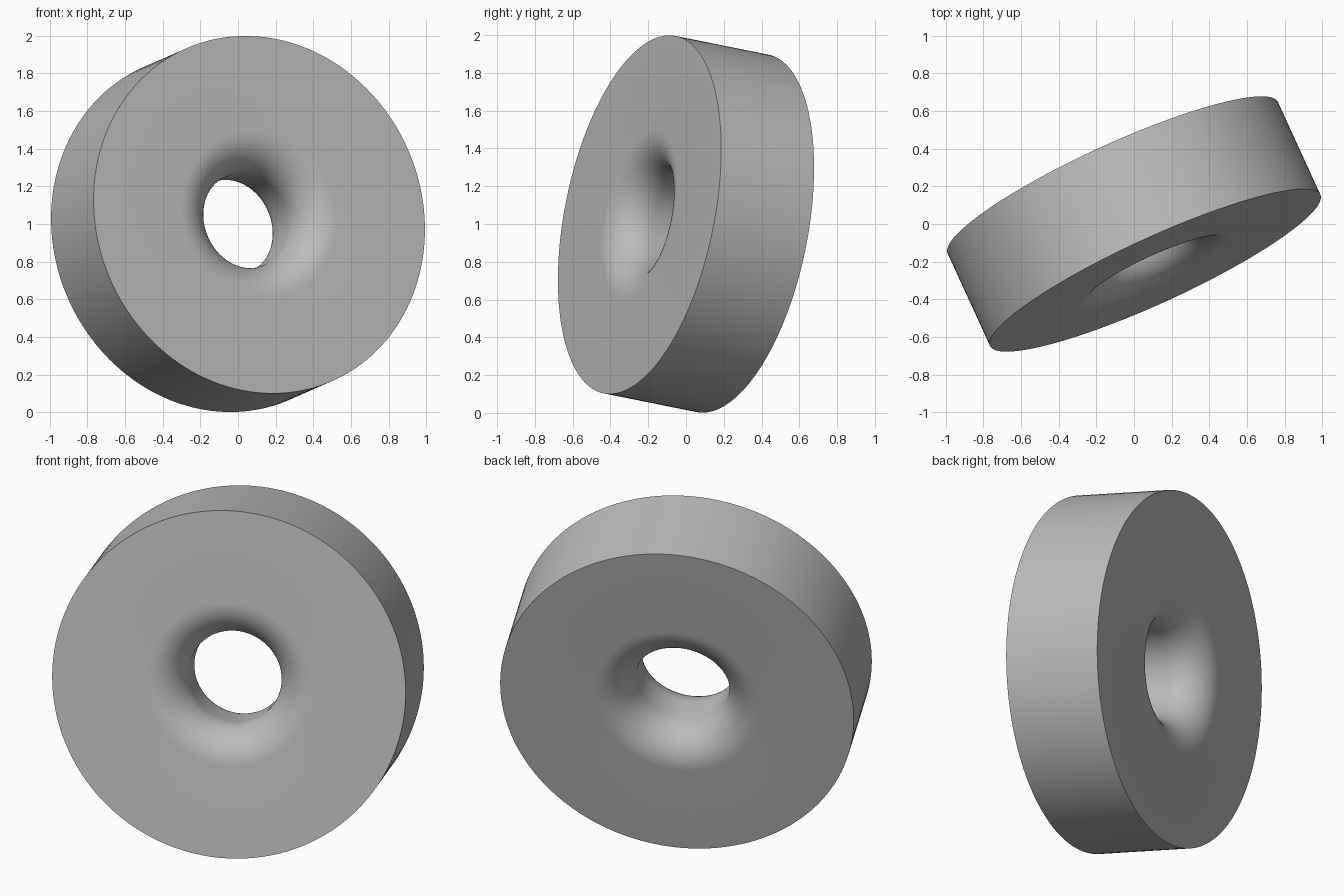
import bpy, bmesh, math
from mathutils import Vector

old = bpy.data.objects.get("Cube")
if old:
    bpy.data.objects.remove(old)

RADIUS, HALF, BORE, FILLET = 0.965, 0.275, 0.255, 0.2
SEGMENTS, ARC = 160, 16

# Flat grey material
mat = bpy.data.materials.new("plain_grey")
mat.use_nodes = True
grey = (0.5, 0.5, 0.5, 1)
mat.diffuse_color = grey
mat.node_tree.nodes["Principled BSDF"].inputs["Base Color"].default_value = grey

# Half section: rounded mouth of the bore, then the outer rim
upper = []
for i in range(ARC + 1):
    a = math.pi / 2 * i / ARC
    upper.append((BORE + FILLET * (1 - math.cos(a)),
                  HALF - FILLET * (1 - math.sin(a))))
upper.append((RADIUS, HALF))
section = upper + [(r, -h) for r, h in reversed(upper)]

# Revolve the closed section about z
bm = bmesh.new()
verts = [bm.verts.new((r, 0, h)) for r, h in section]
edges = [bm.edges.new((verts[i - 1], verts[i])) for i in range(len(verts))]
bmesh.ops.spin(bm, geom=verts + edges, cent=(0, 0, 0), axis=(0, 0, 1),
               angle=math.tau, steps=SEGMENTS, use_merge=True)
bmesh.ops.remove_doubles(bm, verts=bm.verts, dist=1e-5)
bmesh.ops.recalc_face_normals(bm, faces=bm.faces)
mesh = bpy.data.meshes.new("ring_disc")
bm.to_mesh(mesh)
bm.free()
mesh.materials.append(mat)

# Tilt the disc so its axis points forward, left and slightly up
disc = bpy.data.objects.new("ring_disc", mesh)
bpy.context.collection.objects.link(disc)
disc.rotation_mode = 'QUATERNION'
disc.rotation_quaternion = Vector((0.41, -0.894, 0.18)).to_track_quat('Z', 'Y')
disc.location.z = 1

# Smooth walls with crisp outer edges
bpy.context.view_layer.objects.active = disc
disc.select_set(True)
bpy.ops.object.shade_smooth_by_angle(angle=math.radians(30))
